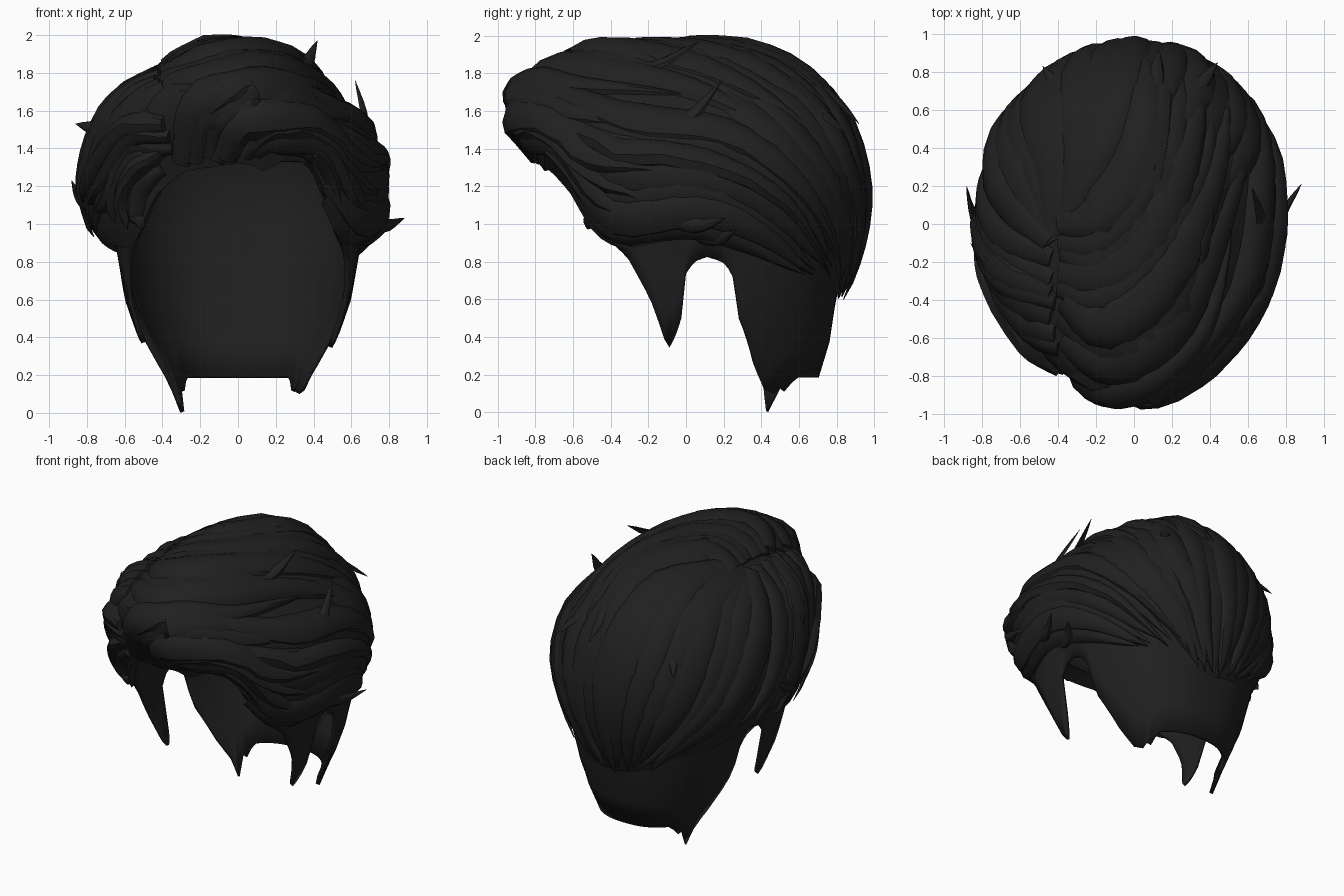
import bpy, bmesh, math, random
from mathutils import Vector
from mathutils.bvhtree import BVHTree

if "Cube" in bpy.data.objects:
    bpy.data.objects.remove(bpy.data.objects["Cube"])

random.seed(4)
hair = bpy.data.materials.new("charcoal_hair")
hair.diffuse_color = (0.0145, 0.0145, 0.0145, 1)
hair.use_nodes = True
hair.node_tree.nodes["Principled BSDF"].inputs["Base Color"].default_value = hair.diffuse_color
CENTRE = Vector((0, 0.05, 1.15))


def lerp_table(table, k):
    """Linear lookup of a row of values by its first column."""
    if k <= table[0][0]:
        return table[0][1:]
    for a, b in zip(table, table[1:]):
        if k <= b[0]:
            f = (k - a[0]) / (b[0] - a[0])
            return [u + (v - u) * f for u, v in zip(a[1:], b[1:])]
    return table[-1][1:]


def finish(bm, name, angle=40):
    bmesh.ops.recalc_face_normals(bm, faces=bm.faces)
    me = bpy.data.meshes.new(name)
    bm.to_mesh(me)
    bm.free()
    ob = bpy.data.objects.new(name, me)
    bpy.context.collection.objects.link(ob)
    me.materials.append(hair)
    bpy.ops.object.select_all(action='DESELECT')
    ob.select_set(True)
    bpy.context.view_layer.objects.active = ob
    bpy.ops.object.shade_smooth_by_angle(angle=math.radians(angle))
    return ob


def ring_point(table, a, z, n):
    """Point on a superellipse section; a is the azimuth from the front."""
    wr, wl, back, front = lerp_table(table, z)
    s, c = math.sin(a), math.cos(a)
    w = wr if s > 0 else wl
    d = front if c > 0 else back
    r = (abs(s / w) ** n + abs(c / d) ** n) ** (-1 / n)
    return Vector((r * s, -r * c, z))


def shell(table, edges, top, n, cols, rows, rim=None):
    """Dome lofted from the top down to an uneven lower edge (left, right)."""
    bm = bmesh.new()
    grid = []
    for i in range(cols):
        deg = -180 + 360 * i / cols
        zb = lerp_table(edges[deg > 0], abs(deg))[0]
        col = []
        if rim:
            p = ring_point(rim, math.radians(deg), zb + 0.03, 2.3)
            col.append(bm.verts.new(p))
        for j in range(rows):
            z = zb + (top - zb) * math.sin(j / rows * math.pi / 2)
            col.append(bm.verts.new(ring_point(table, math.radians(deg), z, n)))
        grid.append(col)
    pole = bm.verts.new((0, 0, top))
    for i in range(cols):
        a, b = grid[i], grid[(i + 1) % cols]
        for j in range(len(a) - 1):
            bm.faces.new((a[j], b[j], b[j + 1], a[j + 1]))
        bm.faces.new((a[-1], b[-1], pole))
    return bm


# Scalp cap with sideburns, ear arches and nape
scalp_sections = [
    (0.0, .37, .37, .64, .3), (0.2, .43, .43, .71, .4), (0.4, .53, .53, .77, .5),
    (0.6, .60, .60, .795, .55), (0.85, .64, .64, .85, .6), (1.1, .69, .69, .88, .64),
    (1.35, .67, .67, .85, .66), (1.6, .55, .56, .72, .6), (1.75, .39, .4, .56, .48),
    (1.86, .05, .05, .05, .05)]


def scalp_edge(burn, tip):
    return [(0, 1.34), (30, 1.33), (42, 1.2), (50, .95), (62, .82), (72, .6), (79, burn),
            (84, .4), (87.5, .5), (89, .72), (94, .8), (100, .825), (107, .8), (112, .74),
            (117, .5), (130, .26), (140, .12), (145, tip), (147.5, .13), (150, .11),
            (154, .185), (180, .185)]


scalp = finish(shell(scalp_sections, (scalp_edge(.36, .0), scalp_edge(.33, .1)),
                     1.86, 2.5, 144, 14), "scalp_cap")
mod = scalp.modifiers.new("thickness", 'SOLIDIFY')
mod.thickness = 0.025

# Main hair volume, closed inwards to the scalp along its lower edge
mass_sections = [
    (0.58, .60, .60, .80, .5), (0.7, .63, .63, .86, .54), (0.8, .65, .67, .89, .58),
    (1.0, .73, .78, .935, .67), (1.2, .77, .81, .94, .72), (1.4, .73, .78, .90, .82),
    (1.55, .63, .73, .84, .90), (1.7, .49, .62, .73, .94), (1.79, .39, .48, .64, .82),
    (1.88, .27, .33, .48, .65), (1.925, .14, .18, .3, .45), (1.94, .03, .03, .03, .03)]
edge_left = [(0, 1.32), (22, 1.28), (36, 1.15), (47, .94), (58, .87), (90, .92),
             (120, .85), (150, .69), (180, .6)]
edge_right = [(0, 1.32), (7, 1.31), (11, 1.27), (16, 1.32), (24, 1.4), (33, 1.28), (47, .96),
              (58, .86), (90, .93), (120, .84), (150, .68), (180, .6)]
bm = shell(mass_sections, (edge_left, edge_right), 1.94, 2.1, 72, 18, scalp_sections)
bm.normal_update()
tree = BVHTree.FromBMesh(bm)
finish(bm, "hair_volume")


def spline(pts, t):
    """Catmull-Rom point through the control points."""
    p = [Vector(q) for q in pts]
    p = [2 * p[0] - p[1]] + p + [2 * p[-1] - p[-2]]
    u = t * (len(pts) - 1)
    i = min(int(u), len(pts) - 2)
    u -= i
    a, b, c, d = p[i:i + 4]
    return 0.5 * (2 * b + (c - a) * u + (2 * a - 5 * b + 4 * c - d) * u * u
                  + (3 * b - a - 3 * c + d) * u ** 3)


SECTION = [(-1, -.35), (-.75, .45), (-.3, .9), (.2, 1), (.7, .6), (1, -.35)]


def lock(bm, pts, w, h, lift=0.0, snap=True, steps=16):
    """Tapered, lens-shaped strand lying on the hair volume."""
    path = []
    for k in range(steps + 1):
        t = k / steps
        p = spline(pts, t)
        hit, nor, _, _ = tree.find_nearest(p)
        if nor.dot(hit - CENTRE) < 0:
            nor = -nor
        path.append(((hit if snap else p) + nor * lift * t ** 3, nor))
    rings = []
    for k, (p, nor) in enumerate(path):
        t = k / steps
        tan = path[min(k + 1, steps)][0] - path[max(k - 1, 0)][0]
        side = tan.cross(nor).normalized()
        f = min(1, .45 + 1.8 * t) * (1 - t ** 2.6) + .02
        g = min(1, .4 + 2.5 * t) * (1 - t ** 4) + .05
        rings.append([bm.verts.new(p + side * (x * w * f) + nor * (y * h * g))
                      for x, y in SECTION])
    m = len(SECTION)
    for a, b in zip(rings, rings[1:]):
        for i in range(m):
            bm.faces.new((a[i], a[(i + 1) % m], b[(i + 1) % m], b[i]))
    bm.faces.new(rings[0])
    bm.faces.new(rings[-1])


def family(name, first, last, n, w, h, lift=0.02):
    """Locks fanned evenly between two guide paths."""
    bm = bmesh.new()
    for i in range(n):
        f = i / (n - 1)
        pts = [Vector(a).lerp(Vector(b), f) +
               Vector([random.uniform(-.03, .03) for _ in range(3)])
               for a, b in zip(first, last)]
        lock(bm, pts, w * random.uniform(.85, 1.25), h * random.uniform(.6, 1.3),
             lift * random.uniform(0, 1.5))
    finish(bm, name, 35)


# Swept locks
family("back_left_locks",
       [(-.4, 0, 1.9), (-.15, .5, 1.88), (-.05, .9, 1.4), (0, .95, 1), (0, .85, .62)],
       [(-.45, -.1, 1.8), (-.65, .2, 1.55), (-.72, .45, 1.2), (-.6, .65, .95), (-.3, .8, .7)],
       8, .13, .045)
family("back_right_locks",
       [(.5, .2, 1.75), (.6, .5, 1.4), (.45, .8, 1), (.15, .85, .62)],
       [(0, .5, 1.9), (.1, .85, 1.5), (.1, .95, 1), (.02, .85, .62)], 6, .13, .045)
family("right_side_locks",
       [(.3, -.7, 1.7), (.6, -.3, 1.6), (.7, .2, 1.5), (.6, .65, 1.2), (.3, .85, .75)],
       [(.5, -.55, 1.15), (.62, -.4, .95), (.72, 0, .97), (.7, .35, .9), (.5, .65, .75)],
       7, .115, .05)
family("left_side_locks",
       [(-.42, -.2, 1.8), (-.7, -.05, 1.5), (-.8, .15, 1.2), (-.72, .4, .95)],
       [(-.4, -.65, 1.7), (-.6, -.55, 1.55), (-.7, -.4, 1.25), (-.72, -.15, .95)],
       7, .11, .05)
family("left_front_locks",
       [(-.35, -.75, 1.5), (-.6, -.6, 1.5), (-.78, -.3, 1.25), (-.84, 0, 1.1)],
       [(-.4, -.68, 1.32), (-.52, -.6, 1.2), (-.6, -.58, 1.05), (-.54, -.58, .92)],
       6, .09, .065)
family("top_locks",
       [(-.4, 0, 1.9), (-.2, .05, 2), (0, .3, 1.98), (.08, .7, 1.75), (.05, .93, 1.35)],
       [(-.38, -.6, 1.8), (-.1, -.75, 1.85), (.25, -.5, 1.85), (.5, 0, 1.75), (.62, .5, 1.5)],
       8, .15, .055)
family("quiff_locks",
       [(-.3, -.72, 1.34), (-.25, -.92, 1.6), (.08, -.85, 1.78), (.4, -.55, 1.75), (.55, 0, 1.7)],
       [(.08, -.8, 1.36), (.22, -.82, 1.5), (.45, -.65, 1.42), (.6, -.42, 1.15), (.72, -.1, 1.0)],
       7, .115, .065)
# Curl framing the right temple
family("right_front_locks",
       [(.12, -.8, 1.42), (.3, -.72, 1.45), (.45, -.58, 1.28), (.55, -.47, .95)],
       [(.3, -.75, 1.5), (.5, -.55, 1.4), (.62, -.45, 1.15), (.66, -.3, .9)],
       3, .08, .06)

# Loose tips flicking away from the outline
flicks = [
    [(.2, -.5, 1.84), (.35, -.18, 1.84), (.42, .07, 1.97)],
    [(.6, -.35, 1.42), (.67, -.02, 1.54), (.62, .19, 1.76)],
    [(.72, -.2, 1.07), (.78, .04, .99), (.88, .21, 1.03)],
    [(.68, 0, .97), (.7, .16, .92), (.79, .27, .97)],
    [(-.6, -.45, 1.62), (-.75, -.25, 1.52), (-.86, -.1, 1.53)],
    [(-.78, -.15, 1.1), (-.84, .03, 1.13), (-.88, .2, 1.23)],
    [(.22, .6, 1.74), (.34, .72, 1.6), (.44, .85, 1.48)],
    [(.12, .6, 1.8), (.12, .78, 1.68), (.13, .92, 1.53)],
    [(-.3, .6, 1.7), (-.4, .72, 1.52), (-.48, .83, 1.4)]]
bm = bmesh.new()
for pts in flicks:
    lock(bm, pts, .05, .02, snap=False, steps=8)
finish(bm, "loose_flicks", 35)
